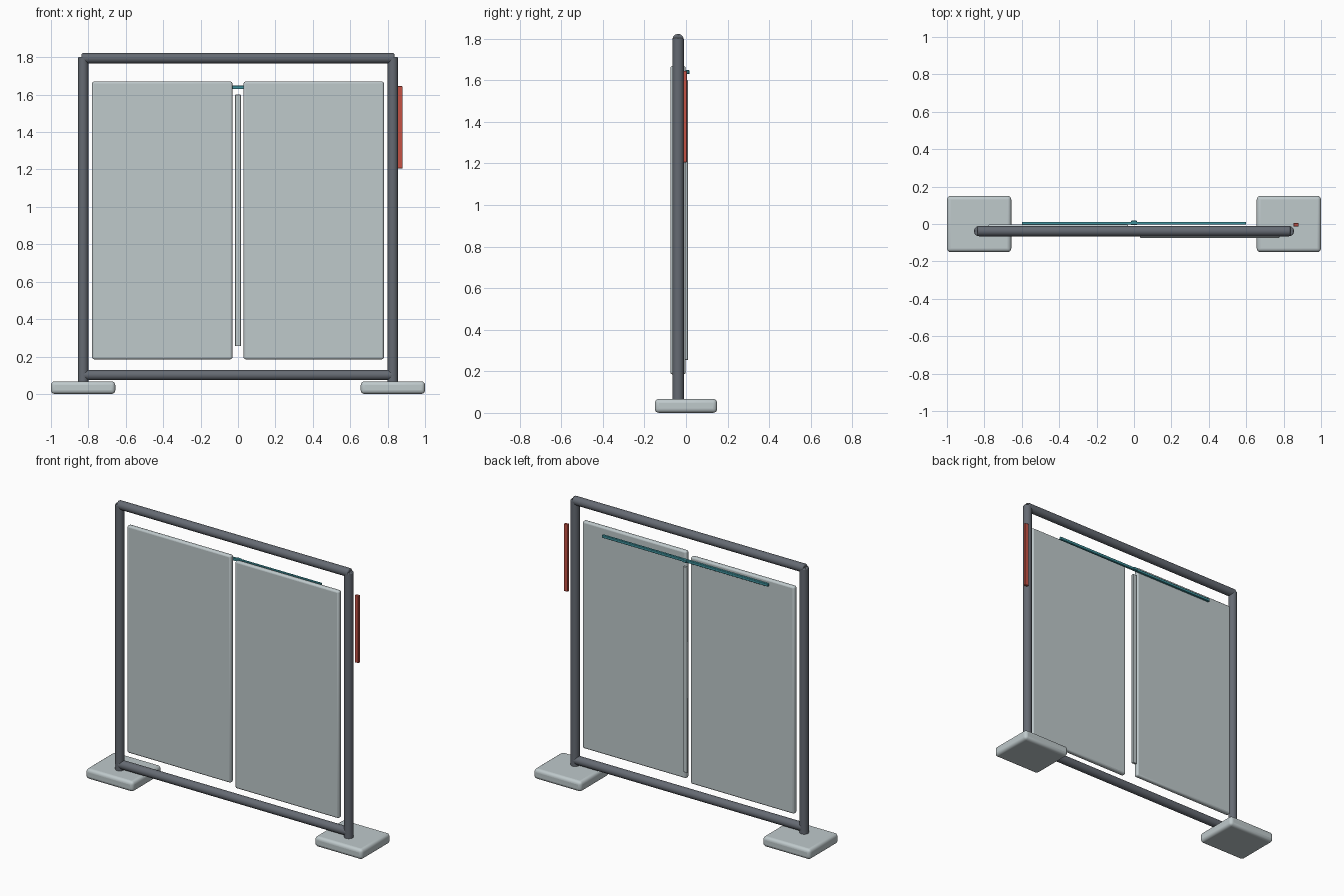
import bpy, bmesh
from mathutils import Matrix, Vector

if "Cube" in bpy.data.objects:
    bpy.data.objects.remove(bpy.data.objects["Cube"])


def material(name, rgb):
    m = bpy.data.materials.new(name)
    m.diffuse_color = (*rgb, 1)
    m.use_nodes = True
    m.node_tree.nodes["Principled BSDF"].inputs["Base Color"].default_value = m.diffuse_color
    return m


PALE = material("pale grey", (0.52, 0.585, 0.60))
STEEL = material("dark steel", (0.13, 0.145, 0.17))
TEAL = material("teal", (0.05, 0.29, 0.34))
RED = material("red", (0.56, 0.085, 0.06))


def finish(name, bm, mat, bevel, segments):
    mesh = bpy.data.meshes.new(name)
    bm.to_mesh(mesh)
    bm.free()
    ob = bpy.data.objects.new(name, mesh)
    bpy.context.collection.objects.link(ob)
    mesh.materials.append(mat)
    if bevel:
        mod = ob.modifiers.new("rounded edges", 'BEVEL')
        mod.width, mod.segments = bevel, segments
        mod.limit_method = 'ANGLE'
    bpy.ops.object.select_all(action='DESELECT')
    ob.select_set(True)
    bpy.context.view_layer.objects.active = ob
    bpy.ops.object.shade_smooth_by_angle()
    return ob


def box(name, lo, hi, mat, bevel=0.0, segments=3):
    lo, hi = Vector(lo), Vector(hi)
    bm = bmesh.new()
    bmesh.ops.create_cube(bm, size=1, matrix=Matrix.Translation((lo + hi) / 2)
                          @ Matrix.Diagonal((*(hi - lo), 1)))
    return finish(name, bm, mat, bevel, segments)


def tube(name, a, b, radius, mat):
    a, b = Vector(a), Vector(b)
    d = b - a
    bm = bmesh.new()
    bmesh.ops.create_cone(bm, cap_ends=True, segments=24, radius1=radius, radius2=radius,
                          depth=d.length, matrix=Matrix.Translation((a + b) / 2)
                          @ d.to_track_quat('Z', 'Y').to_matrix().to_4x4())
    return finish(name, bm, mat, 0.006, 2)


# Tubular frame
R, FY = 0.0275, -0.038
for side, s in (("left", -1), ("right", 1)):
    tube(f"{side}_post", (s * 0.828, FY, 0.05), (s * 0.828, FY, 1.802), R, STEEL)
    # Floor foot
    x = sorted((s * 0.656, s * 1.0))
    box(f"{side}_foot", (x[0], -0.15, 0), (x[1], 0.15, 0.067), PALE, 0.02, 4)
tube("top_rail", (-0.836, FY, 1.795), (0.836, FY, 1.795), R, STEEL)
tube("bottom_rail", (-0.836, FY, 0.101), (0.836, FY, 0.101), R, STEEL)

# Sliding panels, the right one in front of the left one
box("left_panel", (-0.78, -0.034, 0.185), (-0.03, -0.002, 1.67), PALE, 0.011)
box("right_panel", (0.03, -0.075, 0.185), (0.78, -0.043, 1.67), PALE, 0.011)

# Strip behind the gap between the panels
box("centre_strip", (-0.015, -0.006, 0.255), (0.015, 0.010, 1.60), PALE, 0.002, 1)

# Slide rail with its centre joint
box("slide_rail", (-0.6, -0.004, 1.63), (0.6, 0.012, 1.648), TEAL, 0.003, 2)
box("rail_joint", (-0.015, 0.0, 1.63), (0.015, 0.018, 1.648), TEAL, 0.003, 2)

# Side handle
box("handle", (0.853, -0.013, 1.205), (0.88, 0.005, 1.645), RED, 0.003, 2)
